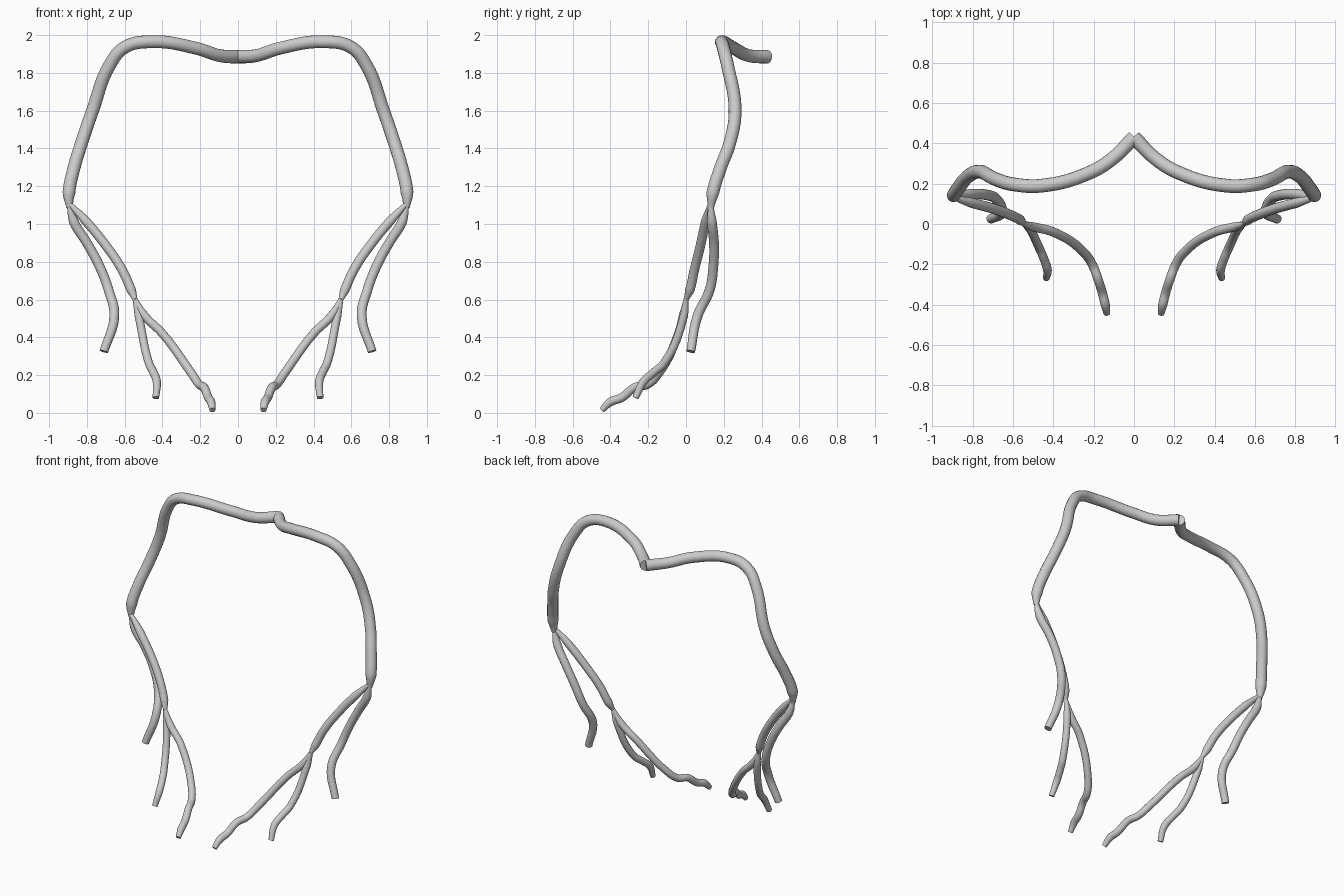
import bpy

if "Cube" in bpy.data.objects:
    bpy.data.objects.remove(bpy.data.objects["Cube"])

# Fork points of the right half
SHOULDER = (.895, .13, 1.11)
FORK = (.545, 0, .6)

# Name: (radius at start, middle, end), centre line
PARTS = {
    "upper_strand": ((.036, .034, .016), [
        (0, .43, 1.885), (.1, .33, 1.892), (.22, .255, 1.93),
        (.46, .19, 1.965), (.6, .197, 1.935), (.68, .22, 1.84),
        (.77, .26, 1.6), (.828, .232, 1.43), (.87, .18, 1.29),
        (.895, .142, 1.165), (.893, .132, 1.085)]),
    "outer_branch": ((.012, .026, .023), [
        SHOULDER, (.868, .137, 1.01), (.8, .148, .9), (.735, .145, .78),
        (.685, .125, .65), (.655, .06, .51), (.71, .025, .325)]),
    "inner_branch": ((.012, .025, .013), [
        SHOULDER, (.805, .105, 1.015), (.695, .075, .88), (.615, .045, .76),
        (.565, .02, .65), FORK]),
    "middle_tip": ((.013, .022, .017), [
        FORK, (.525, -.012, .51), (.472, -.115, .265),
        (.448, -.17, .215), (.43, -.225, .165), (.435, -.268, .08)]),
    "front_tip": ((.013, .023, .016), [
        FORK, (.495, -.015, .515), (.4, -.04, .42), (.25, -.14, .215),
        (.205, -.205, .15), (.18, -.27, .135), (.157, -.342, .08),
        (.143, -.4, .058), (.135, -.445, .015)]),
}


def tube(name, radii, points, side):
    # Smooth capped tube swept along the centre line
    curve = bpy.data.curves.new(name, 'CURVE')
    curve.dimensions = '3D'
    curve.resolution_u = 8
    curve.bevel_depth = 1
    curve.bevel_resolution = 6
    curve.use_fill_caps = True
    spline = curve.splines.new('BEZIER')
    spline.bezier_points.add(len(points) - 1)
    start, middle, end = radii
    thickness = [start] + [middle] * (len(points) - 2) + [end]
    for bp, (x, y, z), r in zip(spline.bezier_points, points, thickness):
        bp.co = (x * side, y, z)
        bp.radius = r
        bp.handle_left_type = bp.handle_right_type = 'AUTO'
    obj = bpy.data.objects.new(name, curve)
    bpy.context.collection.objects.link(obj)
    bpy.ops.object.select_all(action='DESELECT')
    obj.select_set(True)
    bpy.context.view_layer.objects.active = obj
    bpy.ops.object.convert(target='MESH')
    bpy.ops.object.shade_smooth_by_angle()


# Both mirrored halves
for label, side in (("right", 1), ("left", -1)):
    for part, (radii, points) in PARTS.items():
        tube(f"{part}_{label}", radii, points, side)
